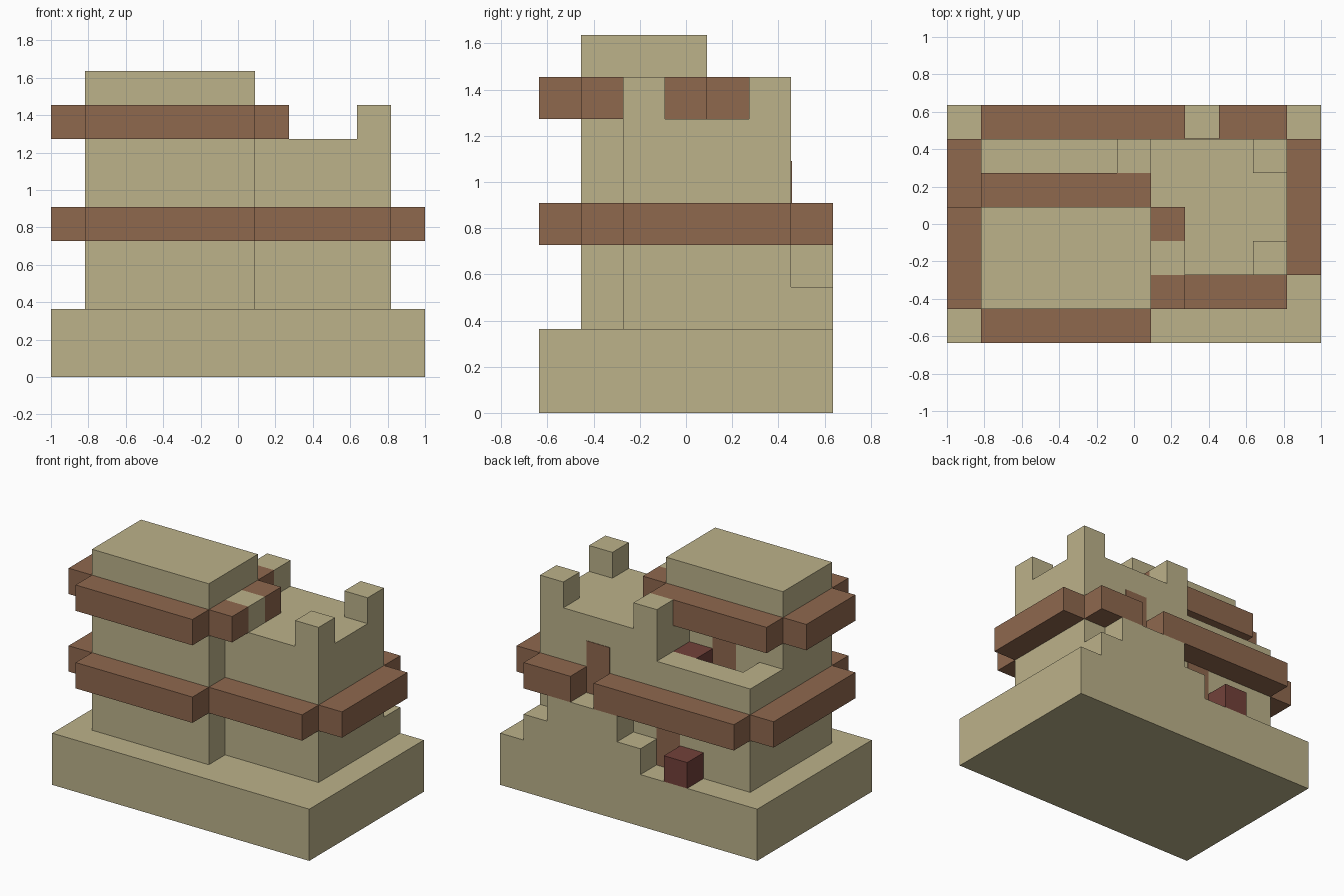
import bpy
import bmesh
from mathutils import Vector

cube = bpy.data.objects.get("Cube")
if cube:
    bpy.data.objects.remove(cube, do_unlink=True)

U = 2 / 11                      # one block
ORIGIN = Vector((5.5, 3.5, 0))  # middle of the 11 x 7 block footprint


def material(name, rgb):
    m = bpy.data.materials.new(name)
    m.use_nodes = True
    m.diffuse_color = (*rgb, 1)
    m.node_tree.nodes["Principled BSDF"].inputs["Base Color"].default_value = (*rgb, 1)
    return m


STONE = material("sandstone", (0.503, 0.445, 0.254))
WOOD = material("brown_wood", (0.275, 0.138, 0.076))
RED = material("dark_red", (0.17, 0.053, 0.042))


def prism(name, mat, outline, direction):
    """Extrude a closed outline, given in blocks, along a direction."""
    bm = bmesh.new()
    face = bm.faces.new([bm.verts.new((Vector(p) - ORIGIN) * U) for p in outline])
    ext = bmesh.ops.extrude_face_region(bm, geom=[face])
    moved = [v for v in ext["geom"] if isinstance(v, bmesh.types.BMVert)]
    bmesh.ops.translate(bm, verts=moved, vec=Vector(direction) * U)
    bmesh.ops.recalc_face_normals(bm, faces=bm.faces)
    mesh = bpy.data.meshes.new(name)
    bm.to_mesh(mesh)
    bm.free()
    mesh.materials.append(mat)
    obj = bpy.data.objects.new(name, mesh)
    bpy.context.collection.objects.link(obj)
    return obj


def box(name, mat, x, y, z):
    """Box from (low, high) block ranges."""
    outline = [(x[0], y[0], z[0]), (x[1], y[0], z[0]),
               (x[1], y[1], z[0]), (x[0], y[1], z[0])]
    return prism(name, mat, outline, (0, 0, z[1] - z[0]))


# Ground slab and tall tower
box("base", STONE, (0, 11), (0, 7), (0, 2))
box("tower", STONE, (1, 6), (1, 4), (2, 9))

# Keep, wrapping round the tower's back corner
plan = [(6, 2), (10, 2), (10, 6), (5, 6), (5, 4), (6, 4)]
prism("keep", STONE, [(x, y, 2) for x, y in plan], (0, 0, 5))
for i, (x, y) in enumerate([(6, 2), (9, 2), (9, 5), (5, 5)]):
    box(f"merlon_{i + 1}", STONE, (x, x + 1), (y, y + 1), (7, 8))

# Low back wing with a balcony parapet
box("back_wing", STONE, (1, 5), (4, 6), (2, 5))
rail = [(1, 4), (2, 4), (2, 5), (5, 5), (5, 6), (1, 6)]
prism("balcony_parapet", STONE, [(x, y, 5) for x, y in rail], (0, 0, 1))

# Double stair up to the keep door
steps = [(5, 2), (10, 2), (10, 3), (9, 3), (9, 4), (6, 4), (6, 3), (5, 3)]
prism("back_stair", STONE, [(x, 6, z) for x, z in steps], (0, 1, 0))

# Wooden beams at the lower and upper floor levels
beams = {
    "lower_tower_front": ((1, 6), (0, 1), 4),
    "lower_keep_front": ((6, 10), (1, 2), 4),
    "lower_left_side": ((10, 11), (2, 6), 4),
    "lower_right_side": ((0, 1), (1, 6), 4),
    "lower_back_long": ((1, 7), (6, 7), 4),
    "lower_back_short": ((8, 10), (6, 7), 4),
    "upper_tower_front": ((1, 6), (0, 1), 7),
    "upper_tower_back": ((1, 6), (4, 5), 7),
    "upper_right_side": ((0, 1), (1, 4), 7),
    "upper_stub_front": ((6, 7), (1, 2), 7),
    "upper_stub_back": ((6, 7), (3, 4), 7),
}
for name, (x, y, z) in beams.items():
    box(name + "_beam", WOOD, x, y, (z, z + 1))

# Doors as thin plates on the back walls
for name, x, y, z in [("stair_door", 7, 6, 4), ("ground_door", 4, 6, 2),
                      ("balcony_door", 3, 4, 5)]:
    box(name, WOOD, (x, x + 1), (y, y + 0.02), (z, z + 2))

# Red crates beside the doors
box("ground_crate", RED, (3, 4), (6, 7), (2, 3))
box("balcony_crate", RED, (4, 5), (4, 5), (5, 6))
